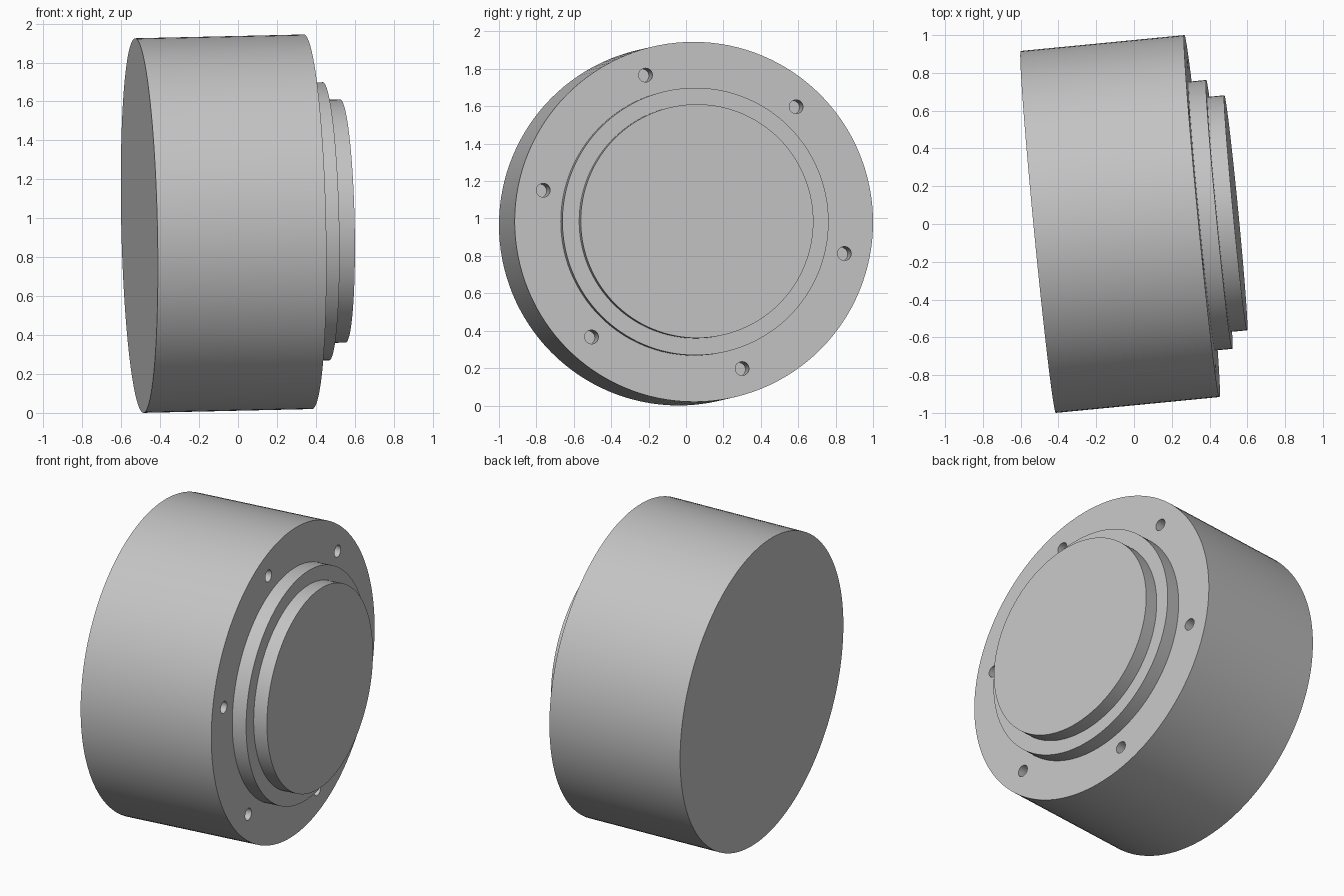
import bpy
import math
from mathutils import Matrix, Vector

cube = bpy.data.objects.get("Cube")
if cube:
    bpy.data.objects.remove(cube, do_unlink=True)

# Single grey material
grey = bpy.data.materials.new("grey_metal")
grey.use_nodes = True
colour = (0.55, 0.55, 0.55, 1)
grey.diffuse_color = colour
grey.node_tree.nodes["Principled BSDF"].inputs["Base Color"].default_value = colour

# Tilted frame: local z runs along the drum axis, local x is roughly world y
back = Vector((-0.507, -0.042, 0.9625))
axis = Vector((0.867, 0.084, 0.0195)).normalized()
side = Vector((0, 1, 0))
side = (side - axis * side.dot(axis)).normalized()
up = axis.cross(side)
frame = Matrix.Translation(back) @ Matrix((side, up, axis)).transposed().to_4x4()


def cylinder(name, radius, start, end, sides=128, x=0, y=0):
    """Cylinder between two stations along the drum axis."""
    bpy.ops.mesh.primitive_cylinder_add(vertices=sides, radius=radius, depth=end - start)
    obj = bpy.context.object
    obj.name = name
    obj.matrix_world = frame @ Matrix.Translation((x, y, (start + end) / 2))
    obj.data.materials.append(grey)
    return obj


def smooth(obj):
    bpy.ops.object.select_all(action="DESELECT")
    obj.select_set(True)
    bpy.context.view_layer.objects.active = obj
    bpy.ops.object.shade_smooth_by_angle(angle=math.radians(30))


# Drum and the two stepped discs on its face
LENGTH = 0.871
drum = cylinder("drum_body", 0.9625, 0, LENGTH)
lower_step = cylinder("lower_step", 0.715, LENGTH - 0.01, LENGTH + 0.092)
upper_step = cylinder("upper_step", 0.625, LENGTH + 0.08, LENGTH + 0.18)

# Ring of six blind bolt holes
cutters = []
for i in range(6):
    a = math.radians(48.3 + 60 * i)
    cutters.append(cylinder("hole_cutter", 0.037, LENGTH - 0.2, LENGTH + 0.05, 32,
                            0.826 * math.cos(a), 0.826 * math.sin(a)))
for cutter in cutters:
    cutter.hide_render = True
    mod = drum.modifiers.new("bolt_hole", "BOOLEAN")
    mod.operation = "DIFFERENCE"
    mod.solver = "EXACT"
    mod.object = cutter
bpy.context.view_layer.objects.active = drum
for mod in list(drum.modifiers):
    bpy.ops.object.modifier_apply(modifier=mod.name)
for cutter in cutters:
    bpy.data.objects.remove(cutter, do_unlink=True)

for part in (drum, lower_step, upper_step):
    smooth(part)
